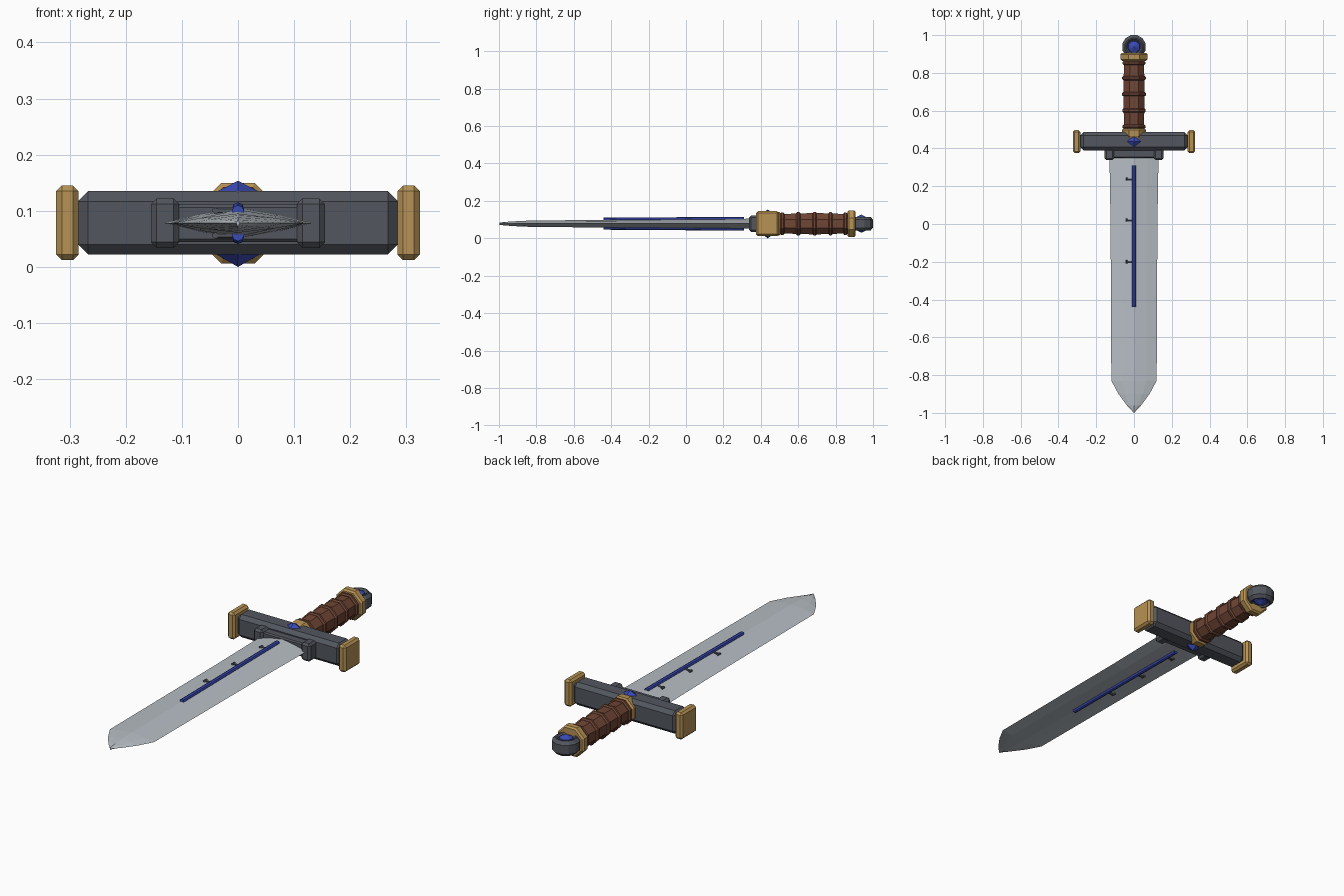
import bpy, bmesh, math
from mathutils import Vector

if "Cube" in bpy.data.objects:
    bpy.data.objects.remove(bpy.data.objects["Cube"])

ZC = 0.078  # height of the sword's central plane


def material(name, rgb):
    m = bpy.data.materials.new(name)
    m.diffuse_color = (*rgb, 1)
    m.use_nodes = True
    m.node_tree.nodes["Principled BSDF"].inputs["Base Color"].default_value = m.diffuse_color
    return m


STEEL = material("pale steel", (0.47, 0.51, 0.55))
DARK = material("dark iron", (0.085, 0.093, 0.112))
GOLD = material("brass", (0.47, 0.29, 0.09))
BROWN = material("brown leather", (0.16, 0.06, 0.035))
BLUE = material("blue crystal", (0.042, 0.07, 0.46))


def finish(name, bm, mat):
    bmesh.ops.recalc_face_normals(bm, faces=bm.faces)
    mesh = bpy.data.meshes.new(name)
    bm.to_mesh(mesh)
    bm.free()
    mesh.materials.append(mat)
    obj = bpy.data.objects.new(name, mesh)
    bpy.context.collection.objects.link(obj)
    return obj


def loft(name, rings, mat):
    """Skin a list of equal-length point rings and cap both ends."""
    bm = bmesh.new()
    rows = [[bm.verts.new(p) for p in ring] for ring in rings]
    n = len(rows[0])
    for a, b in zip(rows, rows[1:]):
        for i in range(n):
            j = (i + 1) % n
            bm.faces.new((a[i], a[j], b[j], b[i]))
    bm.faces.new(rows[0])
    bm.faces.new(rows[-1])
    return finish(name, bm, mat)


def lathe(name, profile, mat, origin=(0, 0, ZC), axis="Y", sides=8):
    """Turn (position, flat radius) pairs round an axis, with a flat side up."""
    o = Vector(origin)
    rings = []
    for t, r in profile:
        r /= math.cos(math.pi / sides)
        ring = []
        for i in range(sides):
            a = 2 * math.pi * (i + 0.5) / sides
            c, s = r * math.cos(a), r * math.sin(a)
            p = {"X": (t, c, s), "Y": (c, t, s), "Z": (c, s, t)}[axis]
            ring.append(o + Vector(p))
        rings.append(ring)
    return loft(name, rings, mat)


def box(name, lo, hi, bevel, mat):
    bm = bmesh.new()
    bmesh.ops.create_cube(bm, size=1)
    for v in bm.verts:
        v.co = [l + (h - l) * (c + 0.5) for l, h, c in zip(lo, hi, v.co)]
    bmesh.ops.bevel(bm, geom=bm.edges[:], offset=bevel, segments=1,
                    affect="EDGES", profile=0.5)
    return finish(name, bm, mat)


def gem(name, y, rx, ry, z_base, z_tip, mat):
    """Four-sided pyramid with its corners on the x and y axes."""
    bm = bmesh.new()
    base = [bm.verts.new(p) for p in
            ((rx, y, z_base), (0, y + ry, z_base), (-rx, y, z_base), (0, y - ry, z_base))]
    tip = bm.verts.new((0, y, z_tip))
    bm.faces.new(base)
    for i in range(4):
        bm.faces.new((base[i], base[(i + 1) % 4], tip))
    return finish(name, bm, mat)


# Blade: lens section lofted to a point (y, half width, half thickness)
blade = []
for y, w, t in ((0.37, 0.13, 0.027), (0.0, 0.124, 0.024), (-0.83, 0.12, 0.017),
                (-0.90, 0.082, 0.014), (-0.96, 0.038, 0.010), (-0.998, 0.003, 0.006)):
    sec = ((1, 0), (0.55, 0.54), (0, 1), (-0.55, 0.54),
           (-1, 0), (-0.55, -0.54), (0, -1), (0.55, -0.54))
    blade.append([(w * a, y, ZC + t * b) for a, b in sec])
loft("blade", blade, STEEL)

# Crystal ridge and small side prongs on both faces of the blade
for s, side in ((1, "top"), (-1, "bottom")):
    ridge = []
    for y, z in ((0.31, 0.026), (-0.44, 0.021)):
        ridge.append([(0.011 * math.cos(a * math.pi / 4), y,
                       ZC + s * z + 0.011 * math.sin(a * math.pi / 4)) for a in range(8)])
    loft("crystal_ridge_" + side, ridge, BLUE)
    for i, y in enumerate((0.235, 0.018, -0.202)):
        z = ZC + s * 0.022
        lathe(f"prong_{side}_{i}", ((-0.042, 0.005), (-0.006, 0.005)), DARK,
              (0, y, z), "X", 6)
        lathe(f"prong_tip_{side}_{i}", ((-0.006, 0.005), (0.012, 0.005)), DARK,
              (-0.04, y, z), "Y", 6)

# Crossguard with brass end caps
box("crossguard", (-0.285, 0.39, 0.022), (0.285, 0.487, 0.135), 0.018, DARK)
for s, side in ((1, "right"), (-1, "left")):
    x0, x1 = sorted((s * 0.284, s * 0.324))
    box("guard_cap_" + side, (x0, 0.375, 0.012), (x1, 0.497, 0.145), 0.01, GOLD)
    # Bracket at each end of the blade socket
    x0, x1 = sorted((s * 0.105, s * 0.155))
    box("socket_bracket_" + side, (x0, 0.338, 0.034), (x1, 0.40, 0.122), 0.01, DARK)
box("blade_socket", (-0.12, 0.35, 0.044), (0.12, 0.40, 0.112), 0.006, DARK)

# Brass ferrule between guard and grip
lathe("ferrule", ((0.435, 0.045), (0.465, 0.062), (0.498, 0.064), (0.505, 0.055)), GOLD)

# Guard gems
gem("guard_gem_top", 0.437, 0.04, 0.032, 0.133, 0.1535, BLUE)
gem("guard_gem_bottom", 0.437, 0.04, 0.032, 0.023, 0.0, BLUE)

# Leather grip with raised bands
lathe("grip", ((0.49, 0.05), (0.60, 0.055), (0.69, 0.057), (0.78, 0.055), (0.88, 0.05)), BROWN)
for i, y in enumerate((0.515, 0.60, 0.688, 0.772, 0.852)):
    r = 0.064 - 0.02 * abs(y - 0.69)
    lathe(f"grip_band_{i}", ((y - 0.011, r - 0.006), (y - 0.005, r),
                             (y + 0.005, r), (y + 0.011, r - 0.006)), BROWN)

# Brass collar before the pommel
lathe("pommel_collar", ((0.864, 0.064), (0.872, 0.072), (0.898, 0.072), (0.906, 0.064)), GOLD)

# Pommel disc with dished faces and a gem on each
lathe("pommel", ((-0.028, 0.034), (-0.037, 0.042), (-0.037, 0.048), (-0.022, 0.062),
                 (0.022, 0.062), (0.037, 0.048), (0.037, 0.042), (0.028, 0.034)),
      DARK, (0, 0.938, ZC), "Z", 12)
for s, side in ((1, "top"), (-1, "bottom")):
    lathe("pommel_gem_" + side, ((s * 0.026, 0.032), (s * 0.034, 0.029), (s * 0.048, 0.001)),
          BLUE, (0, 0.938, ZC), "Z", 8)
